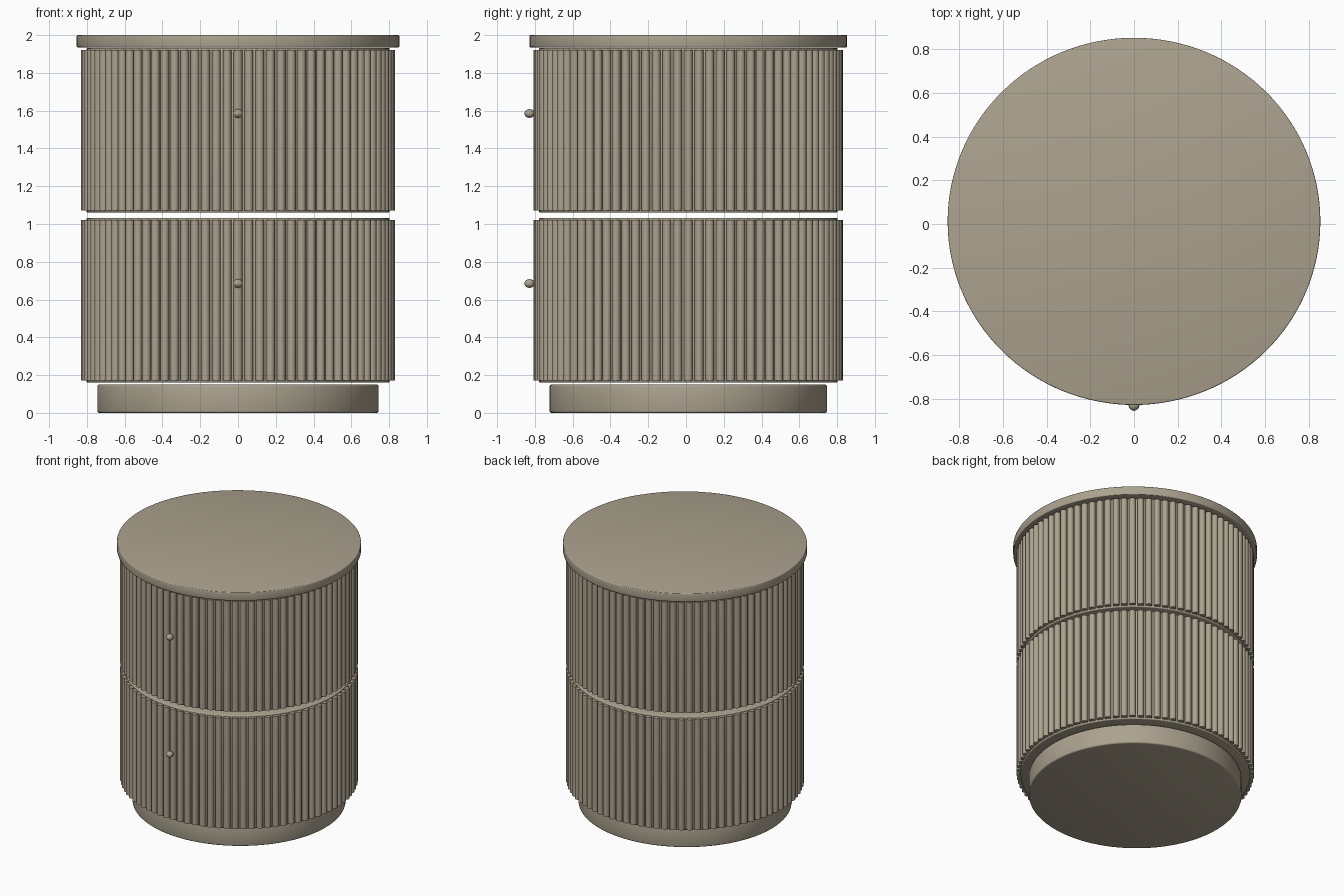
import bpy, bmesh, math
from mathutils import Matrix, Vector

cube = bpy.data.objects.get("Cube")
if cube:
    bpy.data.objects.remove(cube, do_unlink=True)

CY = 0.012          # body sits slightly behind centre, knobs in front
SQUASH = 0.985      # plan is slightly oval

mat = bpy.data.materials.new("warm_taupe")
mat.use_nodes = True
colour = (0.41, 0.365, 0.275, 1)
mat.diffuse_color = colour
mat.node_tree.nodes["Principled BSDF"].inputs["Base Color"].default_value = colour


def finish(name, bm, angle=35):
    bmesh.ops.recalc_face_normals(bm, faces=bm.faces)
    mesh = bpy.data.meshes.new(name)
    bm.to_mesh(mesh)
    bm.free()
    mesh.materials.append(mat)
    ob = bpy.data.objects.new(name, mesh)
    bpy.context.collection.objects.link(ob)
    bpy.ops.object.select_all(action='DESELECT')
    ob.select_set(True)
    bpy.context.view_layer.objects.active = ob
    bpy.ops.object.shade_smooth_by_angle(angle=math.radians(angle))
    return ob


def disc(name, radius, z0, z1, bevel):
    """Oval drum with softened rims."""
    bm = bmesh.new()
    bmesh.ops.create_cone(bm, cap_ends=True, segments=128, radius1=radius,
                          radius2=radius, depth=z1 - z0)
    rims = [e for e in bm.edges if abs(e.verts[0].co.z - e.verts[1].co.z) < 1e-5]
    bmesh.ops.bevel(bm, geom=rims, offset=bevel, segments=3, profile=0.5,
                    affect='EDGES')
    bmesh.ops.scale(bm, vec=(1, SQUASH, 1), verts=bm.verts)
    bmesh.ops.translate(bm, vec=(0, CY, (z0 + z1) / 2), verts=bm.verts)
    return finish(name, bm)


def slats(name, z0, z1, count=88, ring=0.809, r=0.023):
    """Ring of round vertical rods set half into the drum."""
    bm = bmesh.new()
    for i in range(count):
        a = 2 * math.pi * i / count - math.pi / 2
        pos = Vector((ring * math.cos(a), CY + SQUASH * ring * math.sin(a), (z0 + z1) / 2))
        bmesh.ops.create_cone(bm, cap_ends=True, segments=16, radius1=r, radius2=r,
                              depth=z1 - z0,
                              matrix=Matrix.Translation(pos) @ Matrix.Rotation(a, 4, 'Z'))
    return finish(name, bm)


def knob(name, z):
    """Small rounded pull on a short stem."""
    bm = bmesh.new()
    bmesh.ops.create_uvsphere(bm, u_segments=24, v_segments=14, radius=1,
                              matrix=Matrix.Translation((0, -0.829, z))
                              @ Matrix.Diagonal((0.025, 0.027, 0.023, 1)))
    bmesh.ops.create_cone(bm, cap_ends=True, segments=16, radius1=0.014, radius2=0.014,
                          depth=0.05, matrix=Matrix.Translation((0, -0.795, z))
                          @ Matrix.Rotation(math.pi / 2, 4, 'X'))
    return finish(name, bm)


# Plinth and top
disc("plinth", 0.745, 0.0, 0.15, 0.01)
disc("table_top", 0.854, 1.935, 2.0, 0.006)

# Two fluted drawers separated by thin gaps
for label, base in (("lower", 0.16), ("upper", 1.06)):
    disc(label + "_drawer", 0.803, base, base + 0.872, 0.008)
    slats(label + "_drawer_slats", base + 0.012, base + 0.86)
    knob(label + "_drawer_knob", base + 0.525)
